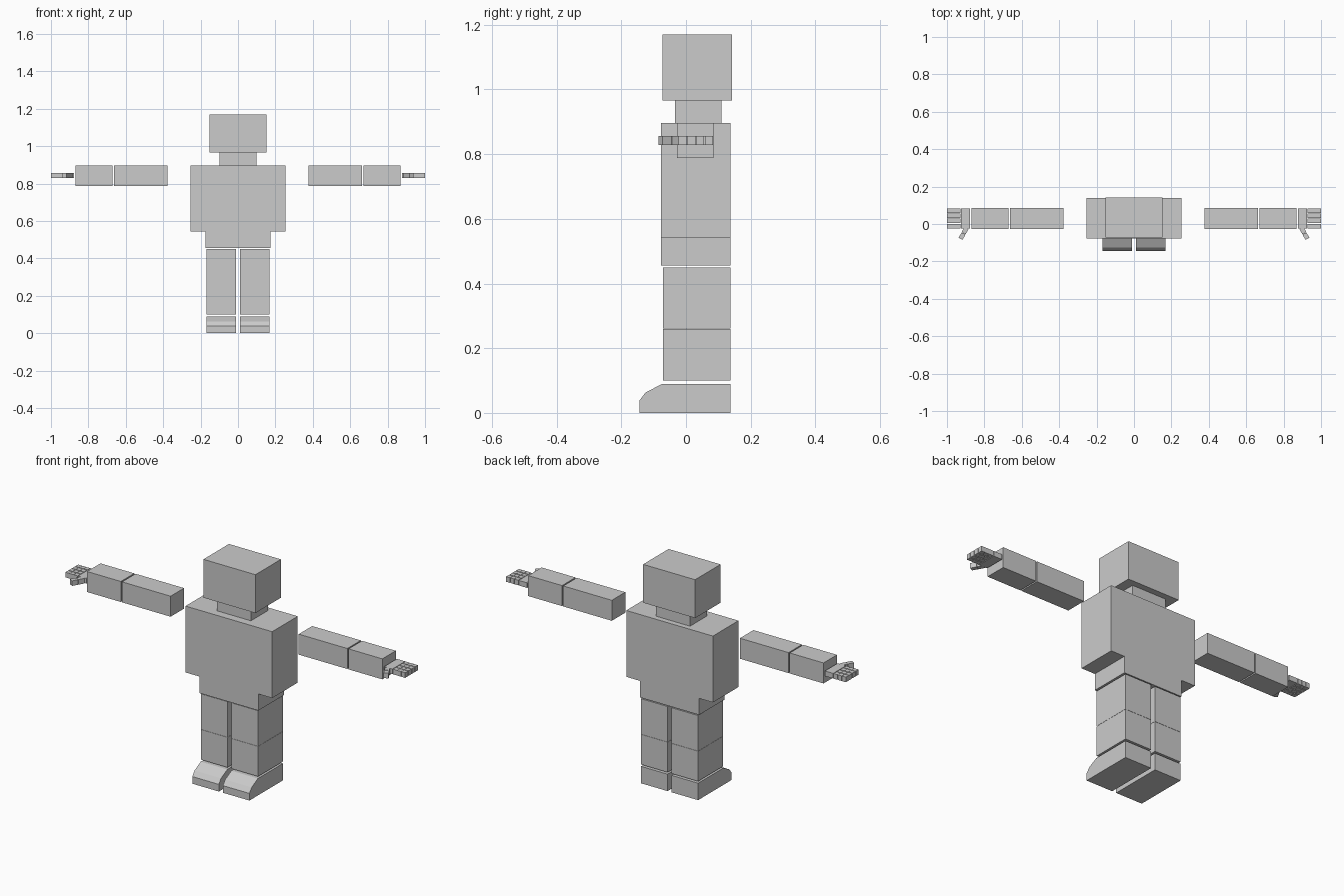
import bpy, bmesh, math
from mathutils import Vector

if "Cube" in bpy.data.objects:
    bpy.data.objects.remove(bpy.data.objects["Cube"])


def prism(name, profile, lo, hi, axis="x"):
    """Extrude a closed 2D profile: (y, z) along x, or (x, y) along z."""
    bm = bmesh.new()
    to3d = (lambda p, t: (t, p[0], p[1])) if axis == "x" else (lambda p, t: (p[0], p[1], t))
    face = bm.faces.new([bm.verts.new(to3d(p, lo)) for p in profile])
    new = bmesh.ops.extrude_face_region(bm, geom=[face])["geom"]
    shift = Vector(to3d((0, 0), hi - lo))
    bmesh.ops.translate(bm, vec=shift, verts=[v for v in new if isinstance(v, bmesh.types.BMVert)])
    bmesh.ops.recalc_face_normals(bm, faces=bm.faces)
    mesh = bpy.data.meshes.new(name)
    bm.to_mesh(mesh)
    bm.free()
    ob = bpy.data.objects.new(name, mesh)
    bpy.context.collection.objects.link(ob)
    return ob


def box(name, x, y, z):
    return prism(name, [(y[0], z[0]), (y[1], z[0]), (y[1], z[1]), (y[0], z[1])], *x)


def mirrored(ob):
    """Add the matching part on the other side of the body."""
    mod = ob.modifiers.new("Mirror", "MIRROR")
    mod.use_axis[0] = True
    return ob


# Head, neck and body
box("head", (-0.153, 0.153), (-0.072, 0.142), (0.966, 1.17))
box("neck", (-0.1, 0.1), (-0.034, 0.109), (0.896, 0.966))
box("torso", (-0.255, 0.255), (-0.077, 0.138), (0.543, 0.896))
box("pelvis", (-0.174, 0.174), (-0.077, 0.138), (0.455, 0.543))

# Legs
leg_x = (0.012, 0.168)
mirrored(box("upper_leg", leg_x, (-0.071, 0.138), (0.261, 0.45)))
mirrored(box("lower_leg", leg_x, (-0.071, 0.138), (0.1, 0.26)))

# Feet with sloped toes
foot = [(-0.144, 0), (0.138, 0), (0.138, 0.09), (-0.073, 0.09), (-0.125, 0.063), (-0.144, 0.038)]
mirrored(prism("foot", foot, *leg_x))

# Arms
arm_y, arm_z = (-0.028, 0.085), (0.788, 0.897)
mirrored(box("upper_arm", (0.377, 0.663), arm_y, arm_z))
mirrored(box("forearm", (0.67, 0.869), arm_y, arm_z))

# Palms
hand_z = (0.829, 0.856)
mirrored(box("palm", (0.876, 0.925), (-0.023, 0.084), hand_z))

# Four fingers of three segments
for f in range(4):
    y = -0.023 + f * 0.0277
    for s in range(3):
        x = 0.928 + s * 0.0245
        mirrored(box(f"finger_{f + 1}_segment_{s + 1}", (x, x + 0.023), (y, y + 0.024), hand_z))

# Angled thumb of two segments
along = Vector((math.cos(math.radians(-61)), math.sin(math.radians(-61))))
side = Vector((-along.y, along.x)) * 0.012
for s in range(2):
    a = Vector((0.895, -0.021)) + along * 0.034 * s
    b = a + along * 0.0325
    mirrored(prism(f"thumb_segment_{s + 1}", [a - side, b - side, b + side, a + side], *hand_z, axis="z"))
